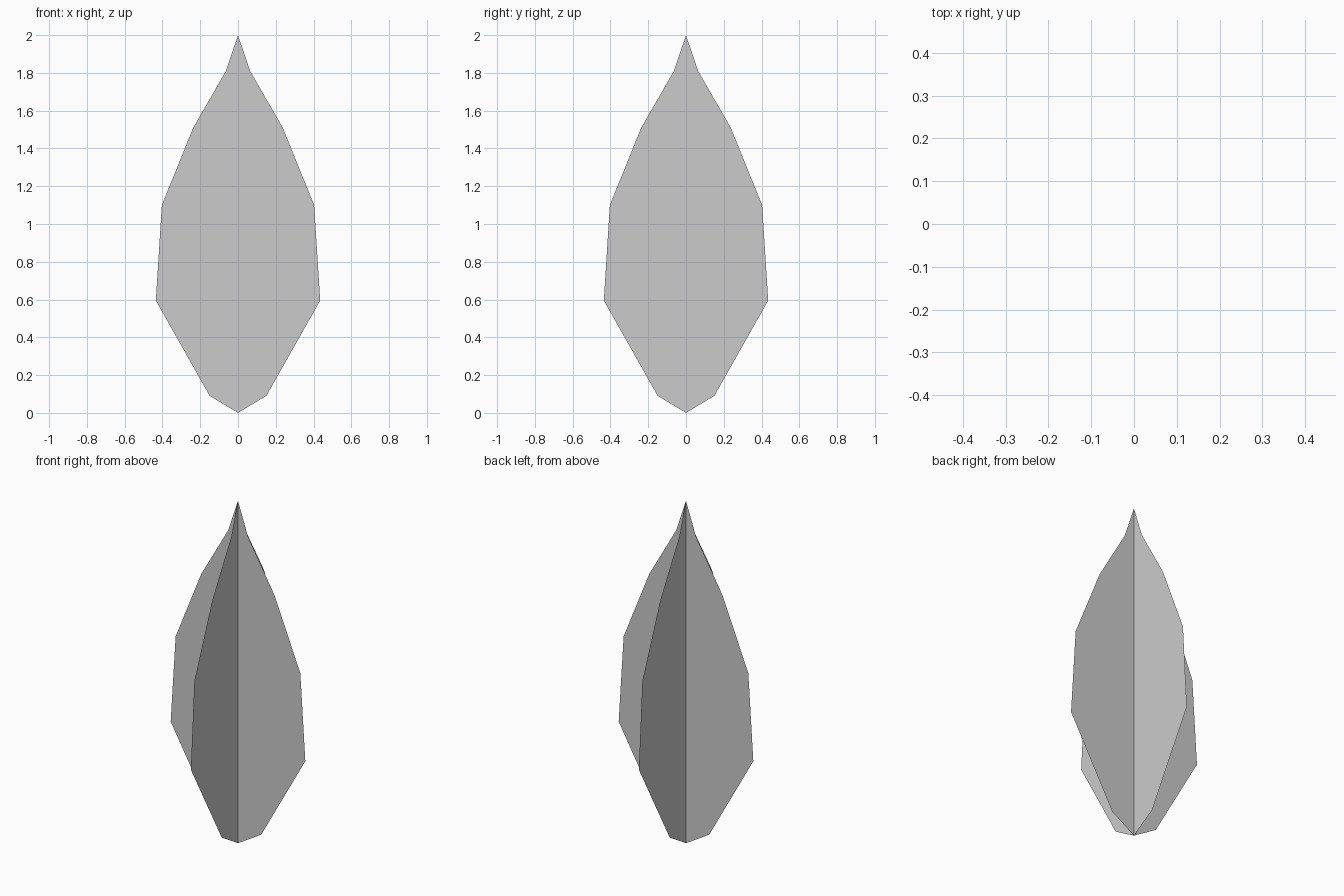
import bpy
from math import pi, cos, sin

if "Cube" in bpy.data.objects:
    bpy.data.objects.remove(bpy.data.objects["Cube"])

# Half outline of the leaf blade: (distance from stem axis, height)
OUTLINE = [(0, 0), (0.15, 0.09), (0.435, 0.595), (0.403, 1.10),
           (0.237, 1.51), (0.064, 1.81), (0, 2)]


def leaf_card(name, angle):
    """Flat upright card: mirrored half outlines joined along the centre line."""
    c, s = round(cos(angle)), round(sin(angle))
    n = len(OUTLINE)
    right = [(r * c, r * s, z) for r, z in OUTLINE]
    left = [(-x, -y, z) for x, y, z in right[1:-1]]
    faces = [list(range(n)),
             [0, n - 1] + list(range(2 * n - 3, n - 1, -1))]
    mesh = bpy.data.meshes.new(name)
    mesh.from_pydata(right + left, [], faces)
    obj = bpy.data.objects.new(name, mesh)
    bpy.context.collection.objects.link(obj)
    return obj


# Two identical cards crossing at right angles
leaf_card("leaf_card_wide", 0)
leaf_card("leaf_card_deep", pi / 2)
